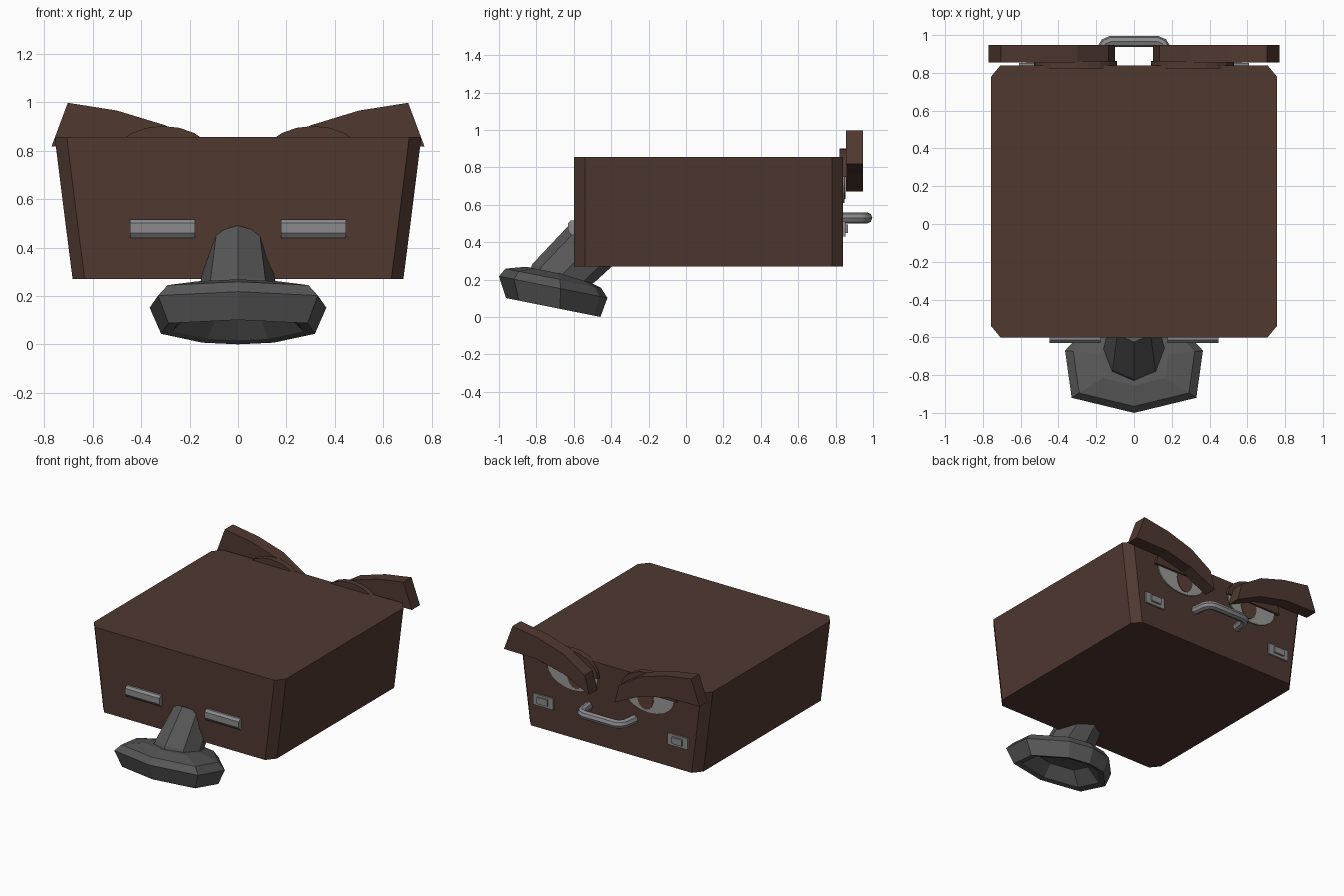
import bpy, bmesh, math
from mathutils import Vector

if "Cube" in bpy.data.objects:
    bpy.data.objects.remove(bpy.data.objects["Cube"])


def mat(name, col):
    m = bpy.data.materials.new(name)
    m.diffuse_color = (*col, 1)
    m.use_nodes = True
    m.node_tree.nodes["Principled BSDF"].inputs["Base Color"].default_value = m.diffuse_color
    return m


BROWN = mat("brown leather", (0.080, 0.040, 0.030))
RUBBER = mat("dark grey rubber", (0.095, 0.095, 0.095))
STEEL = mat("steel", (0.26, 0.26, 0.27))
WHITE = mat("eye grey white", (0.32, 0.32, 0.31))
IRIS = mat("iris brown", (0.11, 0.050, 0.038))


def loft(name, rings, material, caps=(True, True)):
    """Join closed rings of equal point count into one skin."""
    bm = bmesh.new()
    vs = [[bm.verts.new(p) for p in r] for r in rings]
    n = len(rings[0])
    for a, b in zip(vs, vs[1:]):
        for i in range(n):
            j = (i + 1) % n
            bm.faces.new((a[i], a[j], b[j], b[i]))
    if caps[0]:
        bm.faces.new(vs[0])
    if caps[1]:
        bm.faces.new(vs[-1])
    bmesh.ops.recalc_face_normals(bm, faces=bm.faces[:])
    me = bpy.data.meshes.new(name)
    bm.to_mesh(me)
    bm.free()
    me.materials.append(material)
    ob = bpy.data.objects.new(name, me)
    bpy.context.collection.objects.link(ob)
    return ob


def prism(name, outline, y0, y1, material):
    """Outline in x, z pushed along y."""
    return loft(name, [[(x, y, z) for x, z in outline] for y in (y0, y1)], material)


def ellipse(cx, cz, rx, rz, n, a0=0.0, a1=360.0):
    full = a1 - a0 >= 360
    k = n if full else n - 1
    return [(cx + rx * math.cos(math.radians(a0 + (a1 - a0) * i / k)),
             cz + rz * math.sin(math.radians(a0 + (a1 - a0) * i / k))) for i in range(n)]


def rect(x0, x1, z0, z1):
    return [(x0, z0), (x1, z0), (x1, z1), (x0, z1)]


def case_ring(hw, z, c=0.05, d=0.06, y0=-0.6, y1=0.84):
    """Rectangle with cut corners."""
    return [(-hw + c, y0, z), (hw - c, y0, z), (hw, y0 + d, z), (hw, y1 - d, z),
            (hw - c, y1, z), (-hw + c, y1, z), (-hw, y1 - d, z), (-hw, y0 + d, z)]


# Case: lower tray and lid
loft("lower_case", [case_ring(0.683, 0.27), case_ring(0.71, 0.48)], BROWN)
loft("upper_case", [case_ring(0.71, 0.48), case_ring(0.757, 0.857)], BROWN)

brow = [(0.10, 0.67), (0.30, 0.765), (0.52, 0.815), (0.77, 0.818),
        (0.703, 0.998), (0.50, 0.966), (0.30, 0.905), (0.135, 0.80)]

for s, side in ((1, "left"), (-1, "right")):
    def flip(pts):
        return [(s * x, z) for x, z in pts]
    # Angry face on the back: lid, eye, iris and brow
    prism("eyelid_" + side, flip(ellipse(0.31, 0.75, 0.22, 0.152, 11, 0, 180)),
          0.82, 0.862, BROWN)
    prism("eye_" + side, flip(ellipse(0.30, 0.745, 0.20, 0.135, 20)), 0.838, 0.848, WHITE)
    prism("iris_" + side, flip(ellipse(0.275, 0.72, 0.065, 0.09, 16)), 0.845, 0.853, IRIS)
    prism("eyebrow_" + side, flip(brow), 0.856, 0.947, BROWN)
    # Latches beside the handle
    prism("latch_plate_" + side, flip(rect(0.45, 0.61, 0.43, 0.51)), 0.835, 0.852, STEEL)
    prism("latch_clasp_" + side, flip(rect(0.49, 0.57, 0.45, 0.495)), 0.85, 0.865, STEEL)
    # Hinges on the front
    loft("hinge_" + side,
         [[(s * x, y, z) for x, z in rect(0.178, 0.447, a, b)]
          for y, a, b in ((-0.59, 0.44, 0.517), (-0.615, 0.44, 0.517), (-0.63, 0.46, 0.502))],
         STEEL)

# Carry handle
cu = bpy.data.curves.new("carry_handle", "CURVE")
cu.dimensions = "3D"
cu.bevel_depth = 0.03
cu.bevel_resolution = 2
cu.use_fill_caps = True
path = [(-0.18, 0.83), (-0.165, 0.93), (-0.15, 0.955), (-0.12, 0.967),
        (0.12, 0.967), (0.15, 0.955), (0.165, 0.93), (0.18, 0.83)]
sp = cu.splines.new("POLY")
sp.points.add(len(path) - 1)
for p, (x, y) in zip(sp.points, path):
    p.co = (x, y, 0.53, 1)
cu.materials.append(STEEL)
handle = bpy.data.objects.new("carry_handle", cu)
bpy.context.collection.objects.link(handle)
bpy.context.view_layer.objects.active = handle
handle.select_set(True)
bpy.ops.object.convert(target="MESH")
bpy.ops.object.shade_smooth_by_angle(angle=math.radians(40))

# Plunger foot: tilted eight sided hollow cup
half = [(0.33, -0.21), (0.365, 0.04), (0.17, 0.25)]
plan = [(0, -0.29)] + half + [(0, 0.29)] + [(-x, y) for x, y in reversed(half)]


def foot_ring(k, z0):
    return [(x * k, -0.71 + y * k, z0 - 0.2 * y * k) for x, y in plan]


loft("plunger_foot", [foot_ring(0.5, 0.15), foot_ring(0.74, 0.06), foot_ring(0.87, 0.051),
                      foot_ring(1.0, 0.16), foot_ring(0.88, 0.208), foot_ring(0.5, 0.24)],
     RUBBER)


# Plunger stem leaning into the case corner
def stem_ring(center, rx, v):
    c, v = Vector(center), Vector(v)
    return [c + Vector((rx * math.sin(a), 0, 0)) + v * math.cos(a)
            for a in (i * math.pi / 4 for i in range(8))]


loft("plunger_stem", [stem_ring((0, -0.67, 0.21), 0.168, (0, -0.17, 0.03)),
                      stem_ring((0, -0.655, 0.235), 0.16, (0, -0.165, 0.05)),
                      stem_ring((0, -0.49, 0.40), 0.125, (0, -0.135, 0.092))],
     RUBBER)
